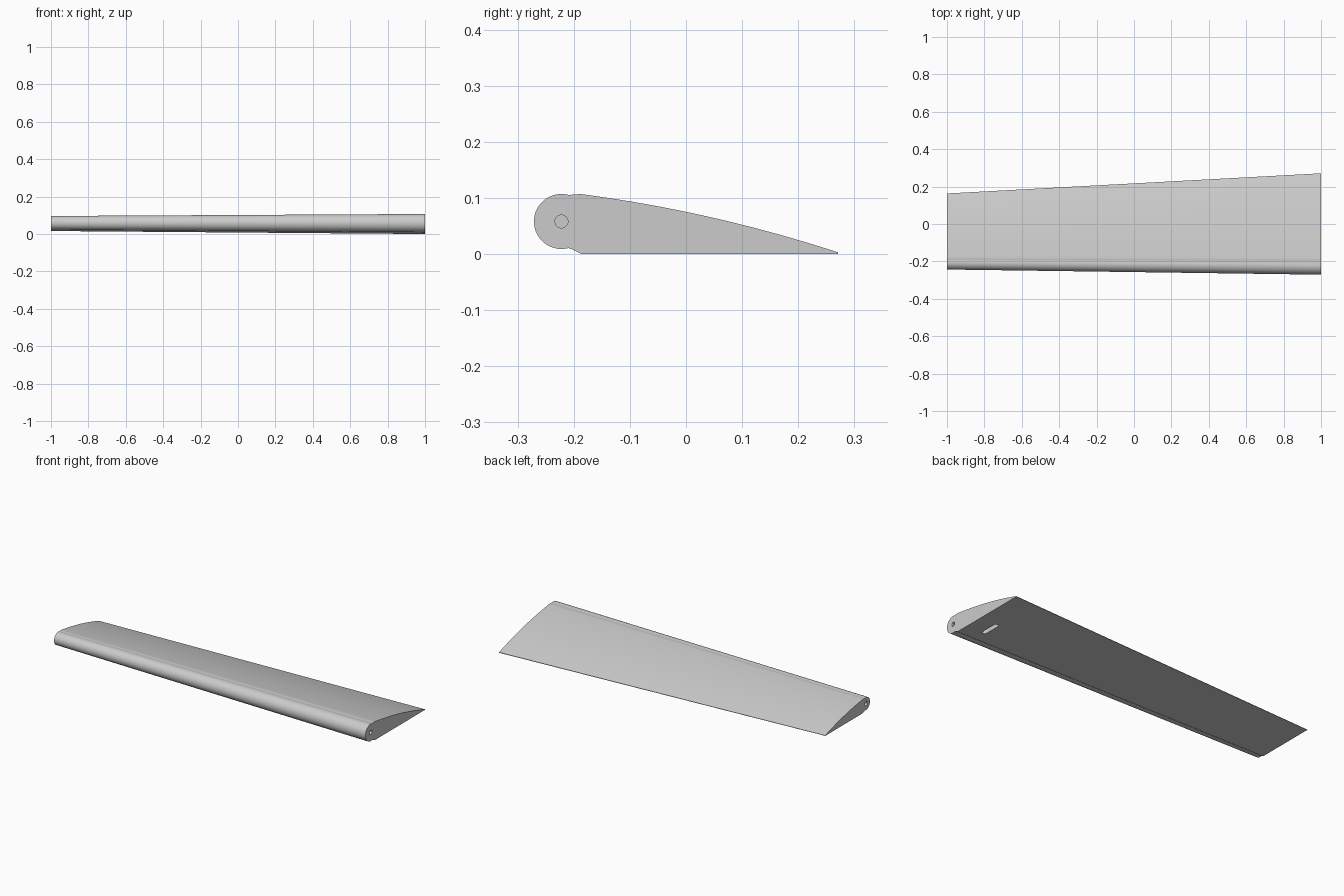
import bpy, bmesh, math
from mathutils import Vector, Matrix

default = bpy.data.objects.get("Cube")
if default:
    bpy.data.objects.remove(default, do_unlink=True)

grey = bpy.data.materials.new("light grey")
grey.use_nodes = True
colour = (0.6, 0.6, 0.6, 1)
grey.diffuse_color = colour
grey.node_tree.nodes["Principled BSDF"].inputs["Base Color"].default_value = colour

HINGE_Y, HINGE_Z, NOSE_R = -0.222, 0.058, 0.049
TAPER, SHIFT_Y, SHIFT_Z = 0.75, -0.04, 0.016


def to_tip(y, z):
    """Maps a point of the root section onto the smaller tip section."""
    return TAPER * y + SHIFT_Y, TAPER * z + SHIFT_Z


def new_object(name, bm):
    bmesh.ops.recalc_face_normals(bm, faces=bm.faces)
    mesh = bpy.data.meshes.new(name)
    bm.to_mesh(mesh)
    bm.free()
    mesh.materials.append(grey)
    obj = bpy.data.objects.new(name, mesh)
    bpy.context.collection.objects.link(obj)
    return obj


def loft(name, ring_a, ring_b):
    """Closed solid between two matching rings of points."""
    bm = bmesh.new()
    a = [bm.verts.new(p) for p in ring_a]
    b = [bm.verts.new(p) for p in ring_b]
    bm.faces.new(a)
    bm.faces.new(b[::-1])
    for i in range(len(a)):
        j = (i + 1) % len(a)
        bm.faces.new((a[i], b[i], b[j], a[j]))
    return new_object(name, bm)


# Section: round nose, shallow groove, curved top, flat bottom
section = []
for i in range(41):
    t = math.radians(75 + i * 210 / 40)
    section.append((HINGE_Y + NOSE_R * math.cos(t), HINGE_Z + NOSE_R * math.sin(t)))
section += [(-0.202, 0.008), (-0.196, 0.005), (-0.19, 0.002), (-0.186, 0.0)]
section += [(0.271, 0.0), (0.271, 0.003)]
for i in range(1, 16):
    s = i / 16
    section.append((0.271 - 0.453 * s, 0.003 + 0.103 * s + 0.044 * s * (1 - s)))
section += [(-0.184, 0.1065), (-0.19, 0.107), (-0.197, 0.106)]

flap = loft("flap", [(1, y, z) for y, z in section],
            [(-1, *to_tip(y, z)) for y, z in section])


def pin_cutter(name, x, y, z):
    bm = bmesh.new()
    bmesh.ops.create_cone(bm, cap_ends=True, segments=32, radius1=0.0115,
                          radius2=0.0115, depth=0.12,
                          matrix=Matrix.Translation((x, y, z)) @ Matrix.Rotation(math.pi / 2, 4, "Y"))
    return new_object(name, bm)


# Hinge pin holes in both ends
cutters = [pin_cutter("root_pin_cutter", 1, HINGE_Y, HINGE_Z),
           pin_cutter("tip_pin_cutter", -1, *to_tip(HINGE_Y, HINGE_Z))]

# Round-ended slot in the underside near the root
slot = []
for side in (1, -1):
    for i in range(13):
        t = math.pi * i / 12
        slot.append((0.889 + side * 0.0125 * math.cos(t),
                     -0.064 + side * (0.045 + 0.0125 * math.sin(t))))
cutters.append(loft("slot_cutter", [(x, y, -0.02) for x, y in slot],
                    [(x, y, 0.04) for x, y in slot]))

bpy.context.view_layer.objects.active = flap
for cutter in cutters:
    cutter.hide_render = True
    cut = flap.modifiers.new(cutter.name, "BOOLEAN")
    cut.operation = "DIFFERENCE"
    cut.solver = "EXACT"
    cut.object = cutter
    bpy.ops.object.modifier_apply(modifier=cut.name)
for cutter in cutters:
    bpy.data.objects.remove(cutter, do_unlink=True)

# Smooth skin with crisp ends and trailing edge
bpy.ops.object.select_all(action="DESELECT")
flap.select_set(True)
bpy.ops.object.shade_smooth_by_angle(angle=math.radians(25))
